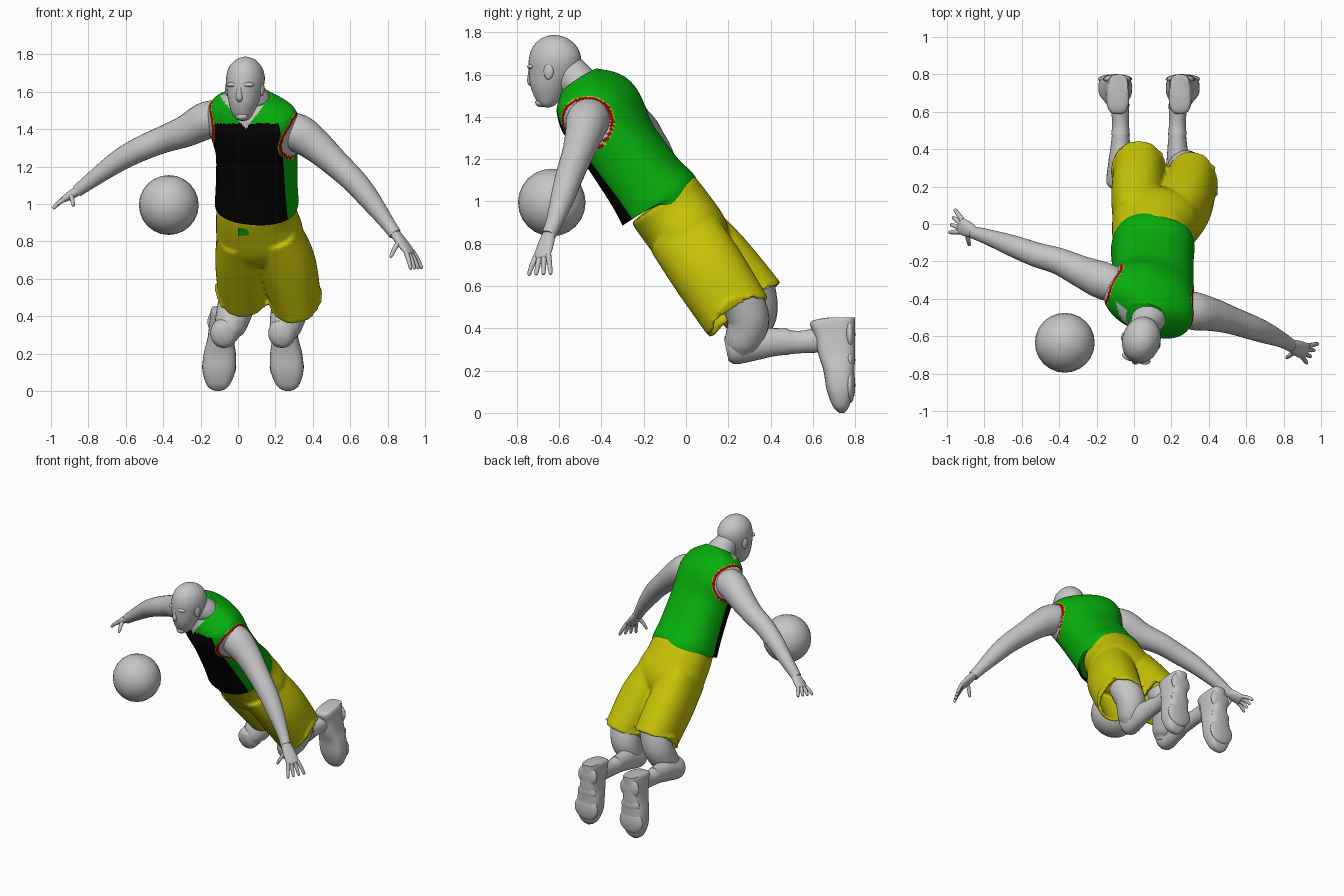
import bpy, bmesh, math
from mathutils import Vector, Matrix

if "Cube" in bpy.data.objects:
    bpy.data.objects.remove(bpy.data.objects["Cube"])


def material(name, rgb):
    m = bpy.data.materials.new(name)
    m.use_nodes = True
    m.diffuse_color = (*rgb, 1)
    bsdf = next(n for n in m.node_tree.nodes if n.type == 'BSDF_PRINCIPLED')
    bsdf.inputs["Base Color"].default_value = (*rgb, 1)
    return m


grey = material("pale grey", (0.56, 0.56, 0.56))
green = material("jersey green", (0.002, 0.43, 0.004))
black = material("panel black", (0.001, 0.001, 0.001))
red = material("trim red", (0.33, 0.002, 0.002))
yellow = material("shorts yellow", (0.57, 0.55, 0.002))


def finish(obj, mats, angle=50):
    for m in mats:
        obj.data.materials.append(m)
    bpy.ops.object.select_all(action='DESELECT')
    obj.select_set(True)
    bpy.context.view_layer.objects.active = obj
    bpy.ops.object.shade_smooth_by_angle(angle=math.radians(angle))
    return obj


def smooth_path(rows, sub):
    """Catmull-Rom interpolation of x, y, z, width, depth, twist."""
    out = []
    for i in range(len(rows) - 1):
        p, q = rows[i], rows[i + 1]
        o = rows[max(i - 1, 0)]
        r = rows[min(i + 2, len(rows) - 1)]
        for k in range(sub):
            t = k / sub
            out.append([b + t * ((c - a) / 2 + t * ((2 * a - 5 * b + 4 * c - d) / 2
                        + t * (3 * b - a - 3 * c + d) / 2))
                        for a, b, c, d in zip(o, p, q, r)])
    return out + [list(rows[-1])]


def loft(name, rows, mats, side=(1, 0, 0), axis=None, n=24, sub=5, box=1.0,
         rule=None, caps=True, slit=0.0):
    """Skin oval cross-sections placed along a path."""
    rows = [tuple(r) + ((r[3],) if len(r) == 4 else ()) + ((0,) if len(r) < 6 else ()) for r in rows]
    rings = smooth_path(rows, sub)
    pts = [Vector(r[:3]) for r in rings]
    bm = bmesh.new()
    grid = []
    for i, r in enumerate(rings):
        t = Vector(axis) if axis else pts[min(i + 1, len(pts) - 1)] - pts[max(i - 1, 0)]
        t.normalize()
        u = Vector(side)
        u = (u - t * u.dot(t)).normalized()
        u = Matrix.Rotation(math.radians(r[5]), 3, t) @ u
        v = t.cross(u)
        ring = []
        for j in range(n):
            c, s = math.cos(math.tau * j / n), math.sin(math.tau * j / n)
            p = pts[i] + u * max(r[3], .002) * math.copysign(abs(c) ** box, c) \
                + v * max(r[4], .002) * math.copysign(abs(s) ** box, s)
            if i == len(rings) - 1:
                p -= t * slit * abs(c) ** 6
            ring.append(bm.verts.new(p))
        grid.append(ring)
    for a, b in zip(grid, grid[1:]):
        for j in range(n):
            k = (j + 1) % n
            f = bm.faces.new((a[j], a[k], b[k], b[j]))
            if rule:
                f.material_index = rule(f.calc_center_median(), math.sin(math.tau * (j + .5) / n))
    if caps:
        bm.faces.new(grid[0][::-1])
        bm.faces.new(grid[-1])
    me = bpy.data.meshes.new(name)
    bm.to_mesh(me)
    bm.free()
    obj = bpy.data.objects.new(name, me)
    bpy.context.collection.objects.link(obj)
    return finish(obj, mats)


def ball(name, loc, scale, mat, turn=0, seg=20):
    bpy.ops.mesh.primitive_uv_sphere_add(segments=seg, ring_count=seg // 2, location=loc,
                                         rotation=(0, 0, math.radians(turn)))
    obj = bpy.context.object
    obj.name, obj.scale = name, scale
    return finish(obj, [mat])


# Jersey: black front panel, V neck and trimmed armholes painted by position
armholes = [(Vector((.31, -.475, 1.365)), Vector((1, -.35, -.2)).normalized()),
            (Vector((-.15, -.32, 1.45)), Vector((-1, .35, .15)).normalized())]


def jersey_paint(p, back):
    for c, d in armholes:
        rel = p - c
        if rel.dot(d) > -.13:
            dist = (rel - d * rel.dot(d)).length
            if dist < .114:
                return 3
            if dist < .128:
                return 2
            if dist < .131:
                return 4
    if back < 0 and p.z > 1.40 + abs(p.x - .04) * 1.3:
        return 3
    return 1 if back < (-.57 if p.x > .1 else -.2) and p.z < 1.43 else 0


loft("jersey", [(.10, -.12, .985, .208, .19, -8), (.10, -.13, 1.005, .222, .205, -9),
                (.10, -.20, 1.10, .218, .187, -12), (.10, -.32, 1.275, .22, .177, -18),
                (.085, -.405, 1.425, .25, .182, -25), (.075, -.465, 1.515, .235, .143, -26),
                (.07, -.505, 1.575, .115, .092, -24)],
     [green, black, red, grey, yellow], n=200, sub=15, box=.88, rule=jersey_paint)

# Shorts: seat and two open legs fused into one cloth shell
shorts = loft("shorts", [(.10, -.11, 1.01, .208, .185, -6), (.10, -.05, .93, .218, .188, -4),
                         (.12, .03, .82, .23, .185), (.135, .08, .75, .16, .15),
                         (.14, .10, .72, .06, .10)], [yellow], n=40, box=.9)
shorts_legs = [
    loft("left_leg_cloth", [(.20, -.02, .86, .125, .175), (.265, .10, .68, .15, .178),
                            (.318, .248, .452, .13, .168)],
         [yellow], n=48, sub=12, caps=False, slit=.07, box=.9),
    loft("right_leg_cloth", [(.0, .0, .86, .112, .175), (.02, .15, .70, .142, .178),
                             (.03, .322, .505, .134, .168)],
         [yellow], n=48, sub=12, caps=False, slit=.07, box=.9)]
for part in shorts_legs + [shorts]:
    part.select_set(True)
bpy.context.view_layer.objects.active = shorts
bpy.ops.object.join()
shorts.modifiers.new("cloth", 'SOLIDIFY').thickness = .022
fuse = shorts.modifiers.new("fuse", 'REMESH')
fuse.mode, fuse.voxel_size, fuse.use_smooth_shade = 'VOXEL', .0095, True
relax = shorts.modifiers.new("relax", 'SMOOTH')
relax.factor, relax.iterations = .5, 8
bpy.ops.mesh.primitive_cube_add(size=1, location=(.045, -.217, .85), rotation=(.6, 0, 0))
tag = bpy.context.object
tag.name, tag.scale = "waist_tag", (.09, .009, .04)
finish(tag, [green])

# Thighs, shins, socks and shoes
for label, s, hip, knee in (("left", 1, (.305, .25, .56), (.25, .26, .32)),
                            ("right", -1, (.03, .32, .60), (-.045, .26, .33))):
    mid = Vector(hip).lerp(Vector(knee), .5) + Vector((0, .04, 0))
    loft(label + "_thigh", [(*hip, .10), (*mid, .10), (*knee, .08),
                            (knee[0], knee[1] - .015, knee[2] - .06, .04)], [grey])

    def at(offset):
        return .08 + s * offset

    loft(label + "_shin", [(at(.155), .19, .30, .045, .055), (at(.155), .225, .307, .073, .078),
                           (at(.155), .33, .327, .062, .077), (at(.152), .42, .335, .052, .066),
                           (at(.152), .48, .337, .046, .062)], [grey])
    loft(label + "_sock", [(at(.152), .475, .335, .05, .06), (at(.152), .54, .335, .045, .053),
                           (at(.155), .64, .345, .05, .06)], [grey])
    shoe = ((.452, .68, .80, .05), (.43, .59, .80, .06), (.36, .61, .80, .064),
            (.28, .625, .80, .07), (.20, .65, .797, .086), (.11, .665, .793, .088),
            (.04, .69, .775, .065), (.012, .71, .76, .04), (.0, .725, .75, .01))
    loft(label + "_shoe", [(at(.165 + .05 * (.45 - z)), (f + b) / 2, z, w, (b - f) / 2)
                           for z, f, b, w in shoe],
         [grey], axis=(0, 0, -1), n=28, box=.68)
    # Sole pads
    for z, w, h in ((.37, .075, .075), (.25, .072, .05), (.13, .092, .085)):
        ball(label + "_sole_pad", (at(.165 + .05 * (.45 - z)), .775, z), (w, .026, h), grey)

# Arms and hands
arms = {
    "left": [(.22, -.44, 1.40, .09), (.32, -.465, 1.38, .102), (.42, -.485, 1.31, .088),
             (.52, -.515, 1.22, .074), (.62, -.55, 1.125, .066), (.70, -.58, 1.03, .058),
             (.79, -.62, .91, .041), (.84, -.65, .84, .034)],
    "right": [(-.06, -.34, 1.46, .085), (-.16, -.305, 1.45, .10), (-.28, -.255, 1.39, .085),
              (-.40, -.20, 1.345, .072), (-.52, -.165, 1.295, .066), (-.64, -.12, 1.23, .058),
              (-.78, -.07, 1.13, .042), (-.86, -.045, 1.07, .033)]}


def hand(label, wrist, knuckle, spread, thumb, first, last):
    wrist, knuckle, thumb, first, last = map(Vector, (wrist, knuckle, thumb, first, last))
    spread = Vector(spread).normalized()
    mid = wrist.lerp(knuckle, .5)
    loft(label + "_palm", [(*wrist, .03, .026), (*mid, .042, .024), (*knuckle, .044, .018),
                           (*knuckle.lerp((first + last) / 2, .15), .03, .01)], [grey], side=spread)
    fingers = [(knuckle + spread * (.033 - .022 * k), first.lerp(last, k / 3)) for k in range(4)]
    fingers.append((mid + spread * .025, thumb))
    for base, tip in fingers:
        bend = base.lerp(tip, .55) + Vector((0, 0, .006))
        loft(label + "_finger", [(*base, .014), (*bend, .012), (*base.lerp(tip, .93), .009),
                                 (*tip, .003)], [grey], side=spread, n=10, sub=3)


for label, rows in arms.items():
    loft(label + "_arm", rows, [grey], side=(0, 1, 0))
hand("left", (.83, -.645, .855), (.915, -.68, .745), (-.45, -.8, -.1),
     (.815, -.715, .715), (.925, -.745, .65), (.985, -.64, .655))
hand("right", (-.85, -.047, 1.075), (-.925, -.01, 1.03), (-.2, -.9, -.2),
     (-.88, -.115, .99), (-.99, -.045, .975), (-.96, .08, 1.0))

# Neck and head
loft("neck", [(.09, -.46, 1.50, .11, .09), (.075, -.505, 1.56, .095, .088),
              (.055, -.545, 1.61, .076, .08), (.045, -.59, 1.66, .07, .075)], [grey])
TURN = -15
loft("head", [(x, y, z, a, b, TURN) for x, y, z, a, b in (
    (.025, -.655, 1.445, .01, .01), (.025, -.655, 1.455, .036, .034), (.025, -.65, 1.49, .06, .065),
    (.03, -.645, 1.54, .078, .09), (.035, -.63, 1.60, .093, .114), (.04, -.62, 1.67, .102, .125),
    (.04, -.62, 1.73, .088, .107), (.04, -.622, 1.773, .05, .06), (.04, -.625, 1.788, .008, .01))],
     [grey], axis=(0, 0, 1), n=36)
face = Matrix.Translation((.035, -.63, 0)) @ Matrix.Rotation(math.radians(TURN), 4, 'Z')


def feature(name, x, y, z, scale):
    ball(name, face @ Vector((x, y, z)), scale, grey, TURN)


loft("nose", [(*(face @ Vector((0, y, z))), a) for y, z, a in (
    (-.105, 1.64, .01), (-.108, 1.60, .014), (-.106, 1.568, .019), (-.094, 1.552, .012))], [grey], n=12)
feature("lips", 0, -.082, 1.522, (.032, .016, .013))
feature("chin", 0, -.055, 1.468, (.034, .03, .022))
for s in (1, -1):
    feature("brow", s * .036, -.09, 1.638, (.042, .024, .014))
    feature("ear", s * .096, .005, 1.615, (.012, .024, .038))

# Ball
ball("ball", (-.37, -.635, .995), (.16, .16, .16), grey, seg=24)
